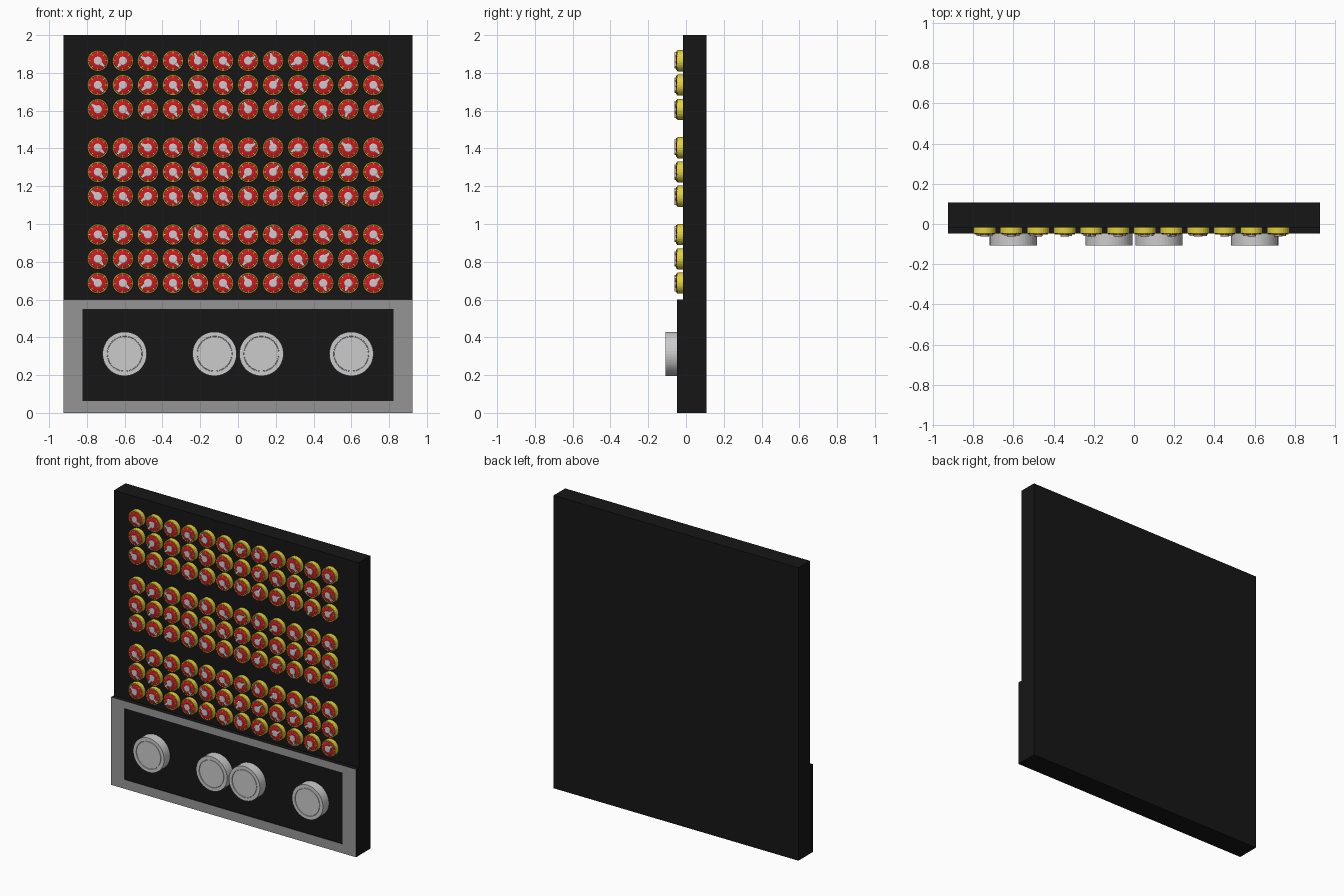
import bpy, bmesh
from math import cos, sin, pi, radians, atan2

if "Cube" in bpy.data.objects:
    bpy.data.objects.remove(bpy.data.objects["Cube"])


def material(name, rgb):
    m = bpy.data.materials.new(name)
    m.diffuse_color = (*rgb, 1)
    m.use_nodes = True
    m.node_tree.nodes["Principled BSDF"].inputs["Base Color"].default_value = m.diffuse_color
    return m


BLACK = material("black", (0.008, 0.008, 0.008))
GREY = material("dark_grey", (0.3, 0.3, 0.3))
RED = material("red", (0.6, 0.01, 0.015))
YELLOW = material("yellow", (0.75, 0.65, 0.04))
STEEL = material("light_grey", (0.8, 0.8, 0.8))


def mesh_from(bm, name, mats=()):
    bmesh.ops.recalc_face_normals(bm, faces=bm.faces)
    me = bpy.data.meshes.new(name)
    bm.to_mesh(me)
    bm.free()
    for m in mats:
        me.materials.append(m)
    return me


def place(name, me, loc=(0, 0, 0), turn=0):
    ob = bpy.data.objects.new(name, me)
    ob.location = loc
    ob.rotation_euler = (0, -turn, 0)
    bpy.context.collection.objects.link(ob)
    return ob


def box(bm, x0, x1, y0, y1, z0, z1):
    vs = bmesh.ops.create_cube(bm, size=1)["verts"]
    for v in vs:
        v.co = (x1 if v.co.x > 0 else x0, y1 if v.co.y > 0 else y0,
                z1 if v.co.z > 0 else z0)
    return vs


def lathe(bm, profile, sides, mat_of=lambda i: 0):
    """Turn (radius, y) points around the y axis and cap both ends."""
    rings = [[bm.verts.new((r * cos(2 * pi * k / sides), y, r * sin(2 * pi * k / sides)))
              for k in range(sides)] for r, y in profile]
    for i, (a, b) in enumerate(zip(rings, rings[1:])):
        for k in range(sides):
            n = (k + 1) % sides
            bm.faces.new((a[k], a[n], b[n], b[k])).material_index = mat_of(i)
    bm.faces.new(rings[0])
    bm.faces.new(rings[-1]).material_index = mat_of(len(rings) - 1)


W, BACK, PANEL, CONSOLE = 0.925, 0.108, -0.017, -0.047

# Main back panel
bm = bmesh.new()
box(bm, -W, W, PANEL, BACK, 0.6, 2)
place("main_panel", mesh_from(bm, "main_panel", [BLACK]))

# Lower console: grey front border around a shallow black recess
bm = bmesh.new()
box(bm, -W, W, CONSOLE, BACK, 0, 0.6)
bmesh.ops.recalc_face_normals(bm, faces=bm.faces)
front = min(bm.faces, key=lambda f: f.calc_center_median().y)
border = bmesh.ops.inset_region(bm, faces=[front], thickness=0.05)["faces"]
for f in border:
    f.material_index = 1
for v in front.verts:
    v.co.x = 0.823 if v.co.x > 0 else -0.823
    v.co.z = 0.55 if v.co.z > 0.3 else 0.063
walls = bmesh.ops.inset_region(bm, faces=[front], thickness=0.0005, depth=-0.004)["faces"]
for f in walls:
    f.material_index = 0
place("lower_console", mesh_from(bm, "lower_console", [BLACK, GREY]))

# Large round buttons with a fine groove on the face
bm = bmesh.new()
lathe(bm, [(0.117, -0.04), (0.117, -0.108), (0.094, -0.108), (0.093, -0.104),
           (0.091, -0.104), (0.09, -0.107)], 48)
button = mesh_from(bm, "round_button")
for i, x in enumerate((-0.6, -0.124, 0.124, 0.6)):
    place(f"round_button_{i + 1}", button, (x, 0, 0.3125))

# Dial: yellow rim, red face and yellow tick marks
bm = bmesh.new()
lathe(bm, [(0.056, -0.012), (0.056, -0.044), (0.054, -0.047), (0.049, -0.047),
           (0.047, -0.049), (0.03, -0.053)], 28, lambda i: int(i >= 3))
for k in range(8):
    vs = box(bm, 0.039, 0.05, -0.0525, -0.047, -0.0018, 0.0018)
    a = k * pi / 4
    for v in vs:
        x, z = v.co.x, v.co.z
        v.co.x, v.co.z = x * cos(a) - z * sin(a), x * sin(a) + z * cos(a)
dial = mesh_from(bm, "dial", [YELLOW, RED])

# Pointer: round hub with a tapering lever
bm = bmesh.new()
lathe(bm, [(0.022, -0.05), (0.022, -0.06), (0.019, -0.062)], 20)
for v in box(bm, 0.01, 0.046, -0.06, -0.05, -0.009, 0.009):
    if v.co.x > 0.02:
        v.co.z *= 0.75
pointer = mesh_from(bm, "pointer", [STEEL])

# Three banks of three rows, twelve dials per row
turns = [(-40, -130, 150, -45, 115, -40, 30, 110, -150, -45, 145, -45),
         (-50, -125, -140, -50, 140, -50, -130, 50, -50, 45, -150, -45),
         (140, -40, -145, -60, 140, -45, 120, 60, 30, -70, -110, 40)]
for bank in range(3):
    for row in range(3):
        for col in range(12):
            loc = (-0.742 + 0.1326 * col, 0, 1.864 - 0.46 * bank - 0.1285 * row)
            tag = f"{bank + 1}_{row + 1}_{col + 1}"
            place(f"dial_{tag}", dial, loc)
            place(f"pointer_{tag}", pointer, loc, radians(turns[row][col]))
